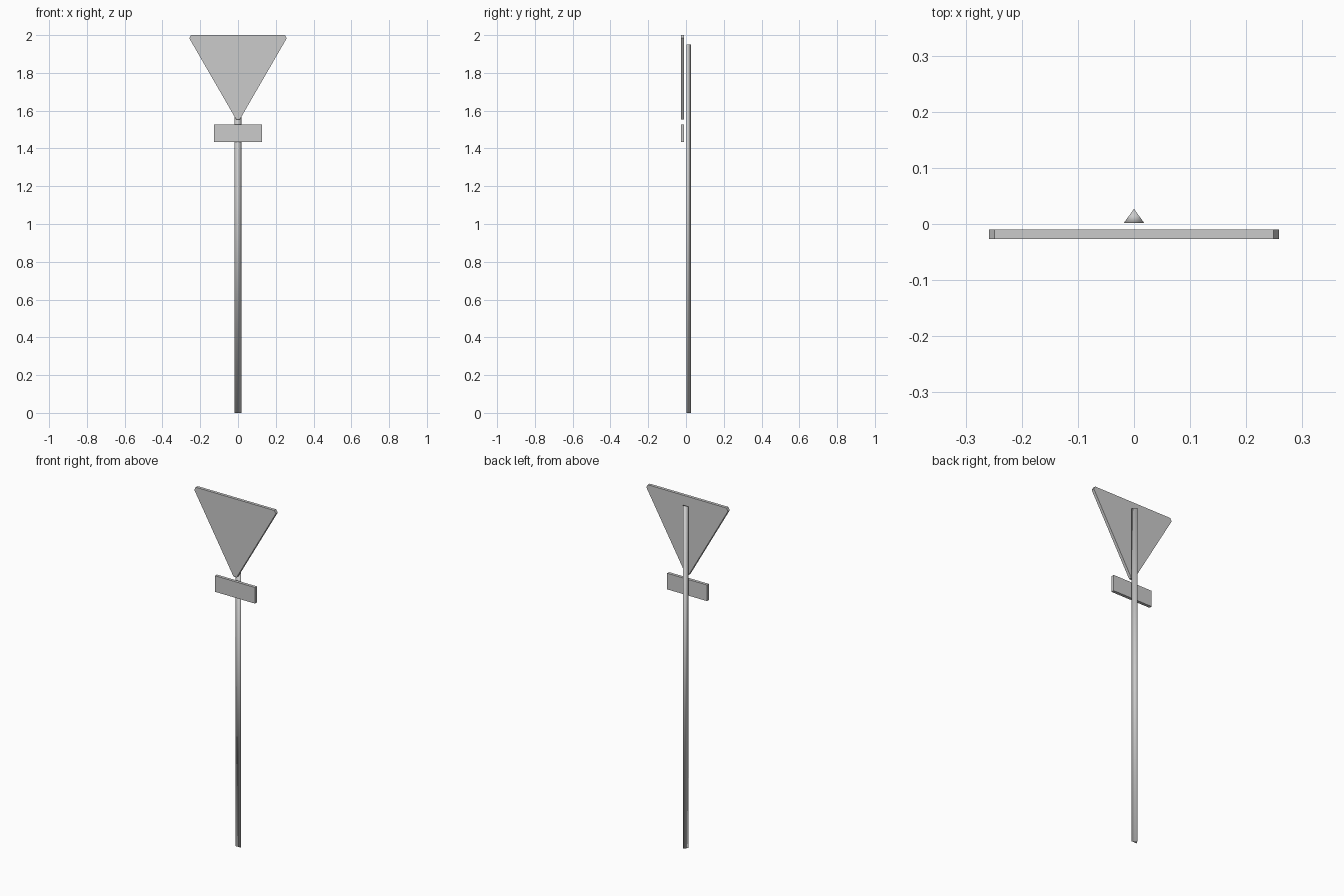
import bpy
import bmesh
from math import sqrt
from mathutils import Vector

if "Cube" in bpy.data.objects:
    bpy.data.objects.remove(bpy.data.objects["Cube"])


def prism(name, outline, offset):
    """Extrude a closed 3D outline along an offset vector."""
    bm = bmesh.new()
    face = bm.faces.new([bm.verts.new(p) for p in outline])
    ext = bmesh.ops.extrude_face_region(bm, geom=[face], use_keep_orig=True)
    verts = [v for v in ext["geom"] if isinstance(v, bmesh.types.BMVert)]
    bmesh.ops.translate(bm, verts=verts, vec=offset)
    bmesh.ops.recalc_face_normals(bm, faces=bm.faces)
    mesh = bpy.data.meshes.new(name)
    bm.to_mesh(mesh)
    bm.free()
    obj = bpy.data.objects.new(name, mesh)
    bpy.context.collection.objects.link(obj)
    return obj


FRONT, THICK = -0.027, 0.017

# Triangular post, flat side to the front
post = prism("post", [(-0.018, 0.002, 0), (0.018, 0.002, 0), (0, 0.027, 0)],
             (0, 0, 1.95))
post.data.shade_smooth()

# Downward-pointing sign with clipped corners
half, cut = 0.2675, 0.019
corners = [Vector((-half, FRONT, 2)), Vector((half, FRONT, 2)),
           Vector((0, FRONT, 2 - half * sqrt(3)))]
outline = []
for i, c in enumerate(corners):
    for other in (corners[i - 1], corners[(i + 1) % 3]):
        outline.append(c + (other - c).normalized() * cut)
prism("triangle_sign", outline, (0, THICK, 0))

# Small rectangular plate below the sign
prism("lower_plate", [(x, FRONT, z) for x, z in
                      ((-0.126, 1.435), (0.126, 1.435), (0.126, 1.527), (-0.126, 1.527))],
      (0, THICK, 0))
